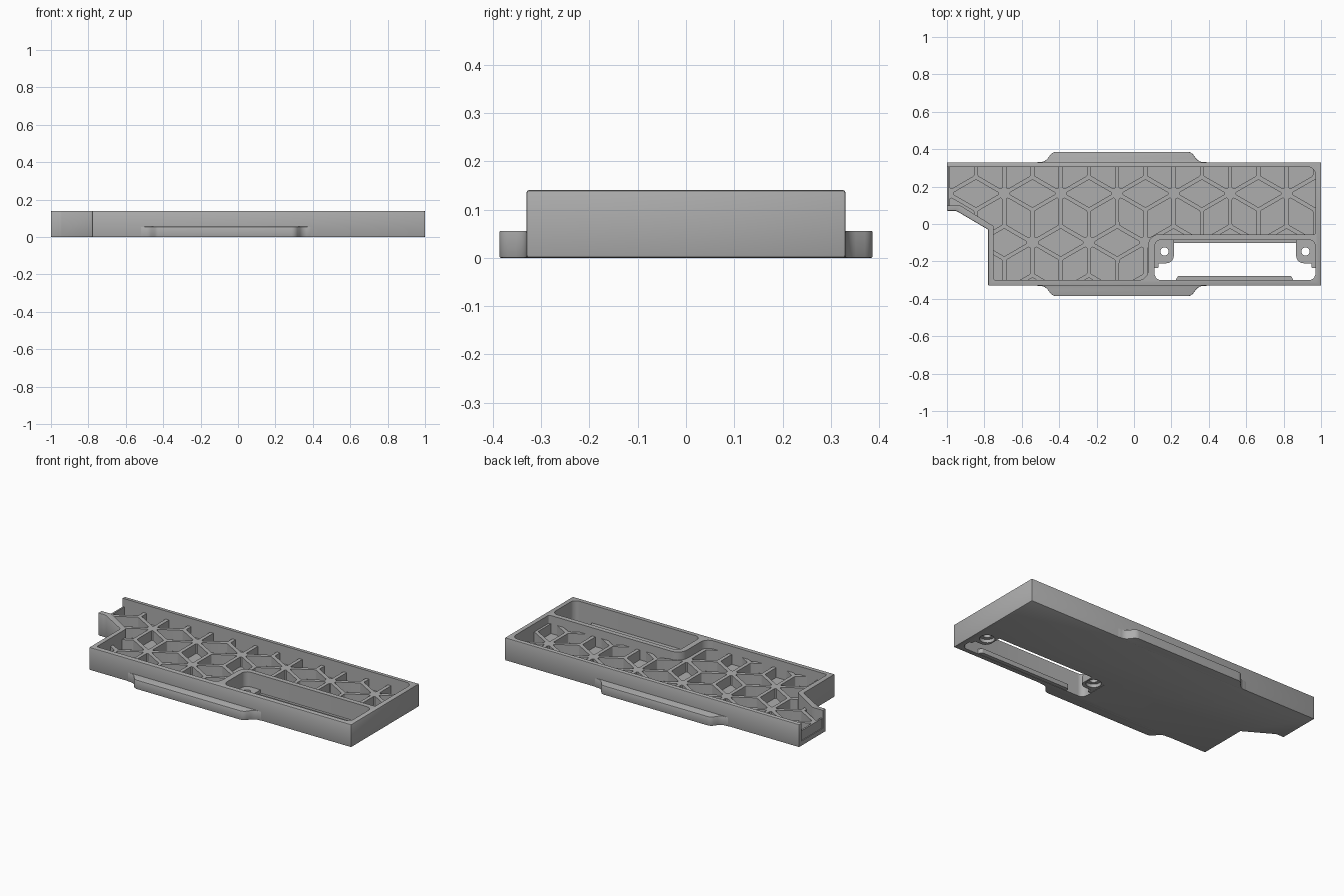
import bpy, bmesh, math
from mathutils import Vector

cube = bpy.data.objects.get("Cube")
if cube:
    bpy.data.objects.remove(cube, do_unlink=True)

grey = bpy.data.materials.new("mid_grey")
grey.use_nodes = True
grey.diffuse_color = (0.42, 0.42, 0.42, 1)
grey.node_tree.nodes["Principled BSDF"].inputs["Base Color"].default_value = (0.42, 0.42, 0.42, 1)


def rounded(points, steps=5):
    """Outline from (x, y, corner radius) triples."""
    out, n = [], len(points)
    for i, (x, y, r) in enumerate(points):
        p = Vector((x, y))
        if not r:
            out.append(p)
            continue
        a = (Vector(points[i - 1][:2]) - p).normalized()
        b = (Vector(points[(i + 1) % n][:2]) - p).normalized()
        half = a.angle(b) / 2
        centre = p + (a + b).normalized() * r / math.sin(half)
        start = p + a * r / math.tan(half) - centre
        end = p + b * r / math.tan(half) - centre
        for k in range(steps + 1):
            t = k / steps
            d = start.lerp(end, t).normalized() * r
            out.append(centre + d)
    return out


def prism(name, outlines, z0, z1):
    """Extrude one or more separate outlines between two heights."""
    bm = bmesh.new()
    for outline in outlines:
        low = [bm.verts.new((p[0], p[1], z0)) for p in outline]
        high = [bm.verts.new((p[0], p[1], z1)) for p in outline]
        bm.faces.new(low[::-1])
        bm.faces.new(high)
        for i in range(len(low)):
            j = (i + 1) % len(low)
            bm.faces.new((low[i], low[j], high[j], high[i]))
    bmesh.ops.recalc_face_normals(bm, faces=bm.faces)
    mesh = bpy.data.meshes.new(name)
    bm.to_mesh(mesh)
    bm.free()
    mesh.materials.append(grey)
    obj = bpy.data.objects.new(name, mesh)
    bpy.context.collection.objects.link(obj)
    return obj


def bake(obj):
    deps = bpy.context.evaluated_depsgraph_get()
    mesh = bpy.data.meshes.new_from_object(obj.evaluated_get(deps))
    obj.modifiers.clear()
    obj.data = mesh


def bevel(obj, width):
    mod = obj.modifiers.new("edge", 'BEVEL')
    mod.width, mod.segments = width, 2
    mod.limit_method, mod.angle_limit = 'ANGLE', math.radians(50)
    bake(obj)


def cut(obj, cutter):
    mod = obj.modifiers.new("cut", 'BOOLEAN')
    mod.operation, mod.solver, mod.object = 'DIFFERENCE', 'EXACT', cutter
    bake(obj)
    bpy.data.objects.remove(cutter, do_unlink=True)


def circle(x, y, r, n=24):
    return [(x + r * math.cos(math.tau * i / n), y + r * math.sin(math.tau * i / n)) for i in range(n)]


TOP, FLOOR, RIB = 0.14, 0.03, 0.09

# Main tray body with a stepped left end
body = prism("tray_body", [rounded([
    (-1, 0.07, 0), (-0.95, 0.07, 0.03), (-0.78, -0.03, 0), (-0.78, -0.33, 0),
    (1, -0.33, 0), (1, 0.33, 0), (-1, 0.33, 0)])], 0, TOP)
bevel(body, 0.005)


def pocket_outline(left):
    return rounded([
        (left, 0.1, 0), (-0.93, 0.1, 0.03), (-0.75, -0.012, 0.01), (-0.75, -0.3, 0.01),
        (0.075, -0.3, 0.05), (0.075, -0.055, 0.06), (0.97, -0.055, 0.01),
        (0.97, 0.305, 0.04), (left, 0.305, 0)])


cut(body, prism("pocket_cutter", [pocket_outline(-1.1)], FLOOR, 0.3))
bay = [(0.11, -0.3, 0.035), (0.97, -0.3, 0.035), (0.97, -0.085, 0.035), (0.11, -0.085, 0.035)]
cut(body, prism("bay_cutter", [rounded(bay)], -0.1, 0.3))

# Reinforcing ribs: a low slab pierced by three directions of rhombic cells
W, H, WALL = 0.151, 0.087, 0.022


def cell(cx, cy, angle):
    w, h = W - WALL, H - WALL / math.sqrt(3)
    c, s = math.cos(angle), math.sin(angle)
    pts = [(w, 0), (0, h), (-w, 0), (0, -h)]
    return rounded([(cx + x * c - y * s, cy + x * s + y * c, 0.008) for x, y in pts], 3)


cells = []
for row in range(-1, 3):
    cy = 0.163 - 0.262 * row
    for col in range(-1, 8):
        cx = -0.845 + 2 * W * col + (W if row % 2 else 0)
        cells.append(cell(cx, cy, 0))
        for side in (-1, 1):
            cells.append(cell(cx + side * W / 2, cy - 1.5 * H, side * math.pi / 3))
ribs = prism("floor_ribs", [pocket_outline(-0.995)], FLOOR - 0.01, RIB)
cut(ribs, prism("cell_cutter", cells, -0.1, 0.3))

# Ledges around the open bay
ledge = prism("bay_back_ledge", [rounded([
    (0.12, -0.101, 0), (0.96, -0.101, 0), (0.96, -0.08, 0), (0.12, -0.08, 0)])], 0.002, 0.03)
front = prism("bay_front_ledge", [rounded([
    (0.22, -0.305, 0), (0.855, -0.305, 0), (0.84, -0.278, 0.005), (0.235, -0.278, 0.005)])], 0.002, 0.03)

# Screw tabs in the back corners of the bay, counterbored from below
screw_tabs = []
for name, wall, sign in (("right", 0.11, 1), ("left", 0.97, -1)):
    pts = [(-0.005, -0.08, 0), (-0.005, -0.235, 0), (0.02, -0.235, 0.005), (0.02, -0.21, 0),
           (0.103, -0.21, 0.04), (0.103, -0.08, 0)]
    tab = prism(name + "_screw_tab", [rounded([(wall + sign * x, y, r) for x, y, r in pts])], 0.002, 0.05)
    hx = wall + sign * 0.053
    cut(tab, prism("hole_cutter", [circle(hx, -0.147, 0.022)], -0.1, 0.2))
    cut(tab, prism("counterbore_cutter", [circle(hx, -0.147, 0.042)], -0.1, 0.022))
    screw_tabs.append(tab)

# Grip flanges along the front and back
flanges = []
for name, sign in (("front", -1), ("back", 1)):
    pts = [(-0.52, 0.32, 0), (-0.52, 0.33, 0), (-0.475, 0.333, 0.05), (-0.435, 0.386, 0.04),
           (0.305, 0.386, 0.04), (0.345, 0.333, 0.05), (0.39, 0.33, 0), (0.39, 0.32, 0)]
    flange = prism(name + "_flange", [rounded([(x, sign * y, r) for x, y, r in pts])], 0.0, 0.056)
    bevel(flange, 0.003)
    flanges.append(flange)

# Smooth the rounded corners and keep the hard edges
bpy.ops.object.select_all(action='DESELECT')
for obj in [body, ribs, ledge, front] + screw_tabs + flanges:
    obj.select_set(True)
    bpy.context.view_layer.objects.active = obj
bpy.ops.object.shade_smooth_by_angle(angle=math.radians(30))
